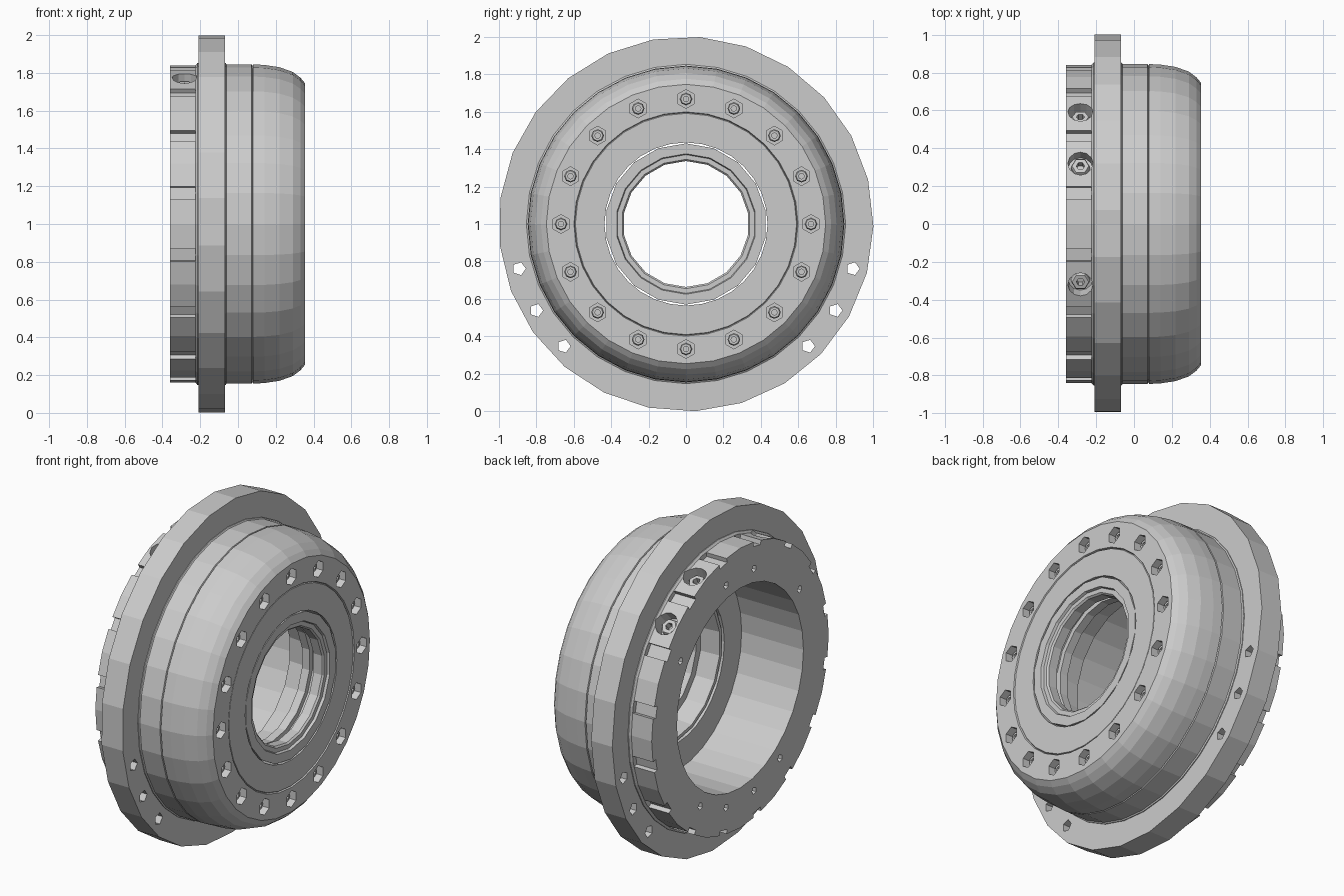
import bpy, bmesh
from math import sin, cos, pi, radians
from mathutils import Matrix, Vector

if "Cube" in bpy.data.objects:
    bpy.data.objects.remove(bpy.data.objects["Cube"])

# Local z of AXIS runs along world x, through the hub centre
AXIS = Matrix.Translation((0, 0, 1)) @ Matrix.Rotation(pi / 2, 4, 'Y')


def lathe(bm, profile, n, mat, phase=0.0):
    """Closed (axial, radius) profile swept into a ring with n sides."""
    rings = []
    for i in range(n):
        a = phase + 2 * pi * i / n
        rings.append([bm.verts.new(mat @ Vector((-r * cos(a), r * sin(a), h))) for h, r in profile])
    m = len(profile)
    for i in range(n):
        p, q = rings[i], rings[(i + 1) % n]
        for j in range(m):
            k = (j + 1) % m
            bm.faces.new((p[j], p[k], q[k], q[j]))


def prism(bm, n, r, h0, h1, mat, phase=0.0):
    """Solid n-sided rod between two heights."""
    m = mat @ Matrix.Translation((0, 0, (h0 + h1) / 2)) @ Matrix.Rotation(phase, 4, 'Z')
    bmesh.ops.create_cone(bm, cap_ends=True, segments=n, radius1=r, radius2=r, depth=h1 - h0, matrix=m)


def finish(bm, name):
    bmesh.ops.recalc_face_normals(bm, faces=bm.faces[:])
    me = bpy.data.meshes.new(name)
    bm.to_mesh(me)
    bm.free()
    ob = bpy.data.objects.new(name, me)
    bpy.context.collection.objects.link(ob)
    return ob


def cut(ob, bm):
    """Subtract a cutter mesh and bake the result."""
    cutter = finish(bm, "cutter")
    cutter.hide_render = True
    mod = ob.modifiers.new("cut", 'BOOLEAN')
    mod.operation, mod.solver, mod.object = 'DIFFERENCE', 'EXACT', cutter
    dg = bpy.context.evaluated_depsgraph_get()
    me = bpy.data.meshes.new_from_object(ob.evaluated_get(dg))
    ob.modifiers.clear()
    ob.data = me
    bpy.data.objects.remove(cutter)


def around(deg, r):
    """Axial frame at an angle from the top towards +y."""
    t = radians(deg)
    return Matrix.Translation((0, r * sin(t), r * cos(t))) @ AXIS


def radial(deg, x):
    """Frame whose z points outwards from the axis at station x."""
    return Matrix.Translation((x, 0, 1)) @ Matrix.Rotation(-radians(deg), 4, 'X')


# Hub body: back ring, rounded shoulder, front plate with seam grooves, deep back bore
bm = bmesh.new()
lathe(bm, [(-.36, .6), (-.36, .84), (-.225, .84), (-.215, .852), (-.065, .852), (-.06, .845),
           (.072, .845), (.076, .836), (.08, .845), (.14, .842), (.22, .83), (.29, .805),
           (.33, .775), (.355, .745), (.355, .598), (.345, .594), (.352, .59), (.352, .435),
           (.05, .435), (.05, .6)], 32, AXIS)
hub = finish(bm, "hub_body")

# Recesses in the hub
SCREWS = (22.5, 45, -22.5)
bm = bmesh.new()
for i in range(16):
    a = i * 22.5
    prism(bm, 6, .05, .27, .4, around(a, .667), pi / 6)
    notch = radial(a + 11.25, -.3125) @ Matrix.Translation((0, 0, .86)) @ Matrix.Diagonal((.175, .07, .1, 1))
    bmesh.ops.create_cube(bm, size=1, matrix=notch)
for a in (11.25, 56.25, 146.25, 168.75):
    for s in (1, -1):
        prism(bm, 5, .022, -.4, -.27, around(s * a, .68))
for a in SCREWS:
    prism(bm, 12, .066, .755, .9, radial(a, -.283))
cut(hub, bm)

# Mounting flange with three holes on each lower side
bm = bmesh.new()
lathe(bm, [(-.21, .8), (-.21, 1), (-.07, 1), (-.07, .8)], 25, AXIS, pi - radians(2.9))
flange = finish(bm, "flange")
bm = bmesh.new()
for a in (105, 120, 135):
    for s in (1, -1):
        prism(bm, 5, .036, -.3, 0, around(s * a, .922))
cut(flange, bm)

# Stepped seal insert in the front plate
bm = bmesh.new()
lathe(bm, [(.35, .43), (.35, .375), (.335, .37), (.335, .345), (.325, .336), (.27, .336),
           (.27, .385), (.23, .385), (.23, .355), (.18, .355), (.18, .4), (.06, .41), (.06, .43)],
      18, AXIS)
finish(bm, "seal_insert")

# Socket screws: sixteen in the front plate, three in the back ring
bm = bmesh.new()
for i in range(16):
    lathe(bm, [(.26, .015), (.26, .034), (.315, .034), (.325, .028), (.325, .015)], 8, around(i * 22.5, .667))
finish(bm, "front_screws")
bm = bmesh.new()
for a in SCREWS:
    lathe(bm, [(.745, .022), (.745, .05), (.79, .05), (.8, .044), (.8, .022)], 6, radial(a, -.283))
finish(bm, "radial_screws")
